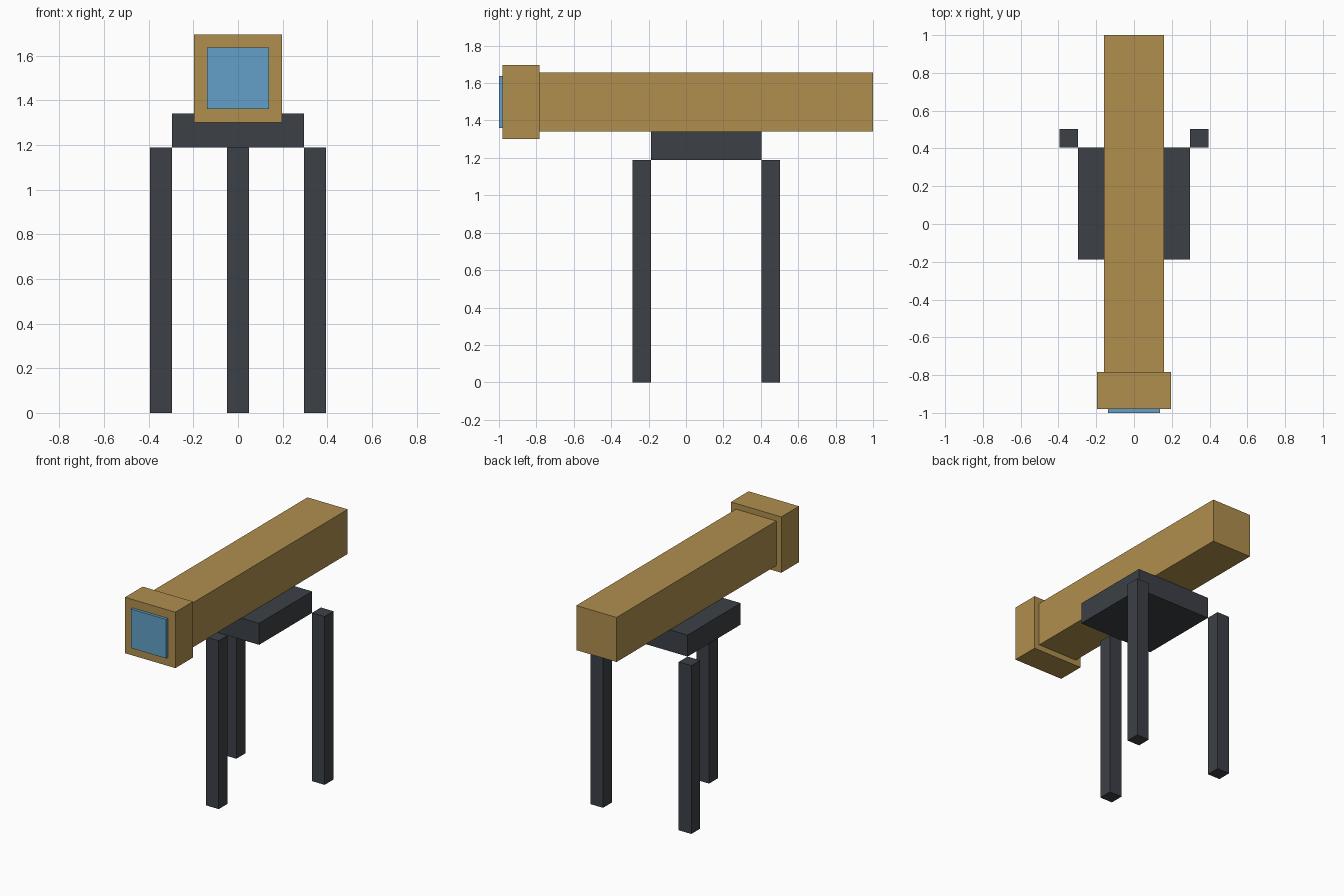
import bpy

if "Cube" in bpy.data.objects:
    bpy.data.objects.remove(bpy.data.objects["Cube"])


def material(name, color):
    m = bpy.data.materials.new(name)
    m.diffuse_color = (*color, 1)
    m.use_nodes = True
    m.node_tree.nodes["Principled BSDF"].inputs["Base Color"].default_value = m.diffuse_color
    return m


brass = material("brass", (0.434, 0.275, 0.076))
charcoal = material("charcoal", (0.045, 0.051, 0.061))
glass = material("blue_glass", (0.127, 0.352, 0.578))


def box(name, lo, hi, mat):
    """Axis-aligned box between two corners."""
    bpy.ops.mesh.primitive_cube_add(size=1)
    ob = bpy.context.object
    ob.name = name
    for v in ob.data.vertices:
        v.co = [(a + b) / 2 + c * (b - a) for a, b, c in zip(lo, hi, v.co)]
    ob.data.materials.append(mat)
    return ob


# Telescope tube, front hood and lens
box("tube", (-0.1575, -0.79, 1.341), (0.1575, 1.0, 1.656), brass)
box("hood", (-0.197, -0.98, 1.301), (0.197, -0.783, 1.696), brass)
box("lens", (-0.138, -1.0, 1.361), (0.138, -0.979, 1.637), glass)

# Mounting block
box("mount", (-0.296, -0.187, 1.189), (0.296, 0.404, 1.341), charcoal)

# Three legs: one at the front, two at the back corners
w = 0.0493
for name, x, y in (("front_leg", 0, -0.236),
                   ("back_left_leg", -0.345, 0.454),
                   ("back_right_leg", 0.345, 0.454)):
    box(name, (x - w, y - w, 0), (x + w, y + w, 1.189), charcoal)
